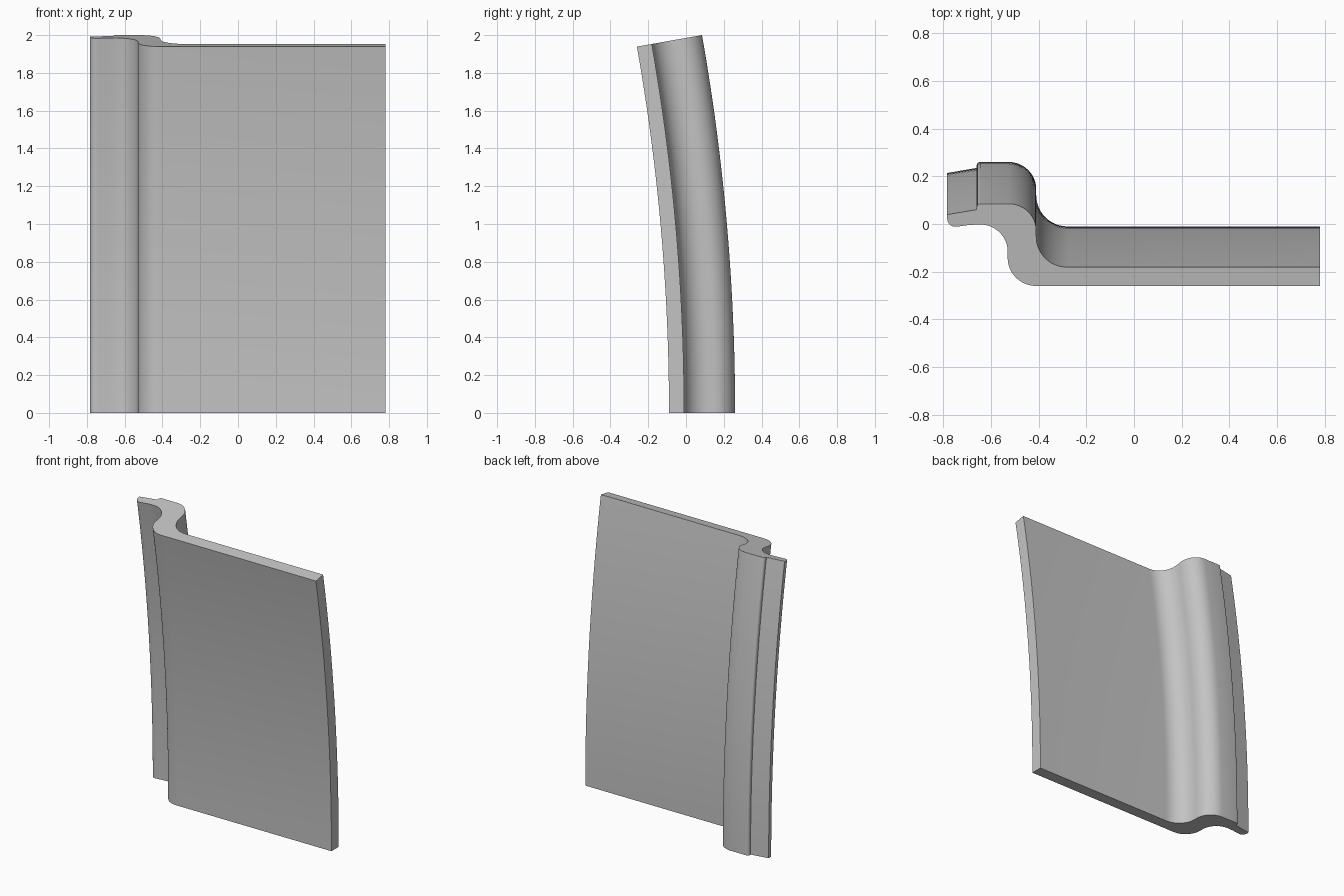
import bpy, bmesh
from math import sin, cos, radians, asin

cube = bpy.data.objects.get("Cube")
if cube:
    bpy.data.objects.remove(cube, do_unlink=True)

RADIUS = 11.5              # bend radius at the rearmost face
BACK = 0.26                # rearmost y at the base
ANGLE = asin(2 / RADIUS)   # bend that reaches full height
STEPS = 24


def arc(cx, cy, r, start, end, n=12):
    """Points on an arc, angles in degrees."""
    angles = [radians(start + (end - start) * i / n) for i in range(n + 1)]
    return [(cx + r * cos(a), cy + r * sin(a)) for a in angles]


# Cross-section: flat panel, S-shaped step, raised rib and thin edge flange
profile = [(0.78, -0.09), (0.78, -0.01)]
profile += arc(-0.28, 0.12, 0.13, 270, 180)          # panel back into rib
profile += arc(-0.525, 0.145, 0.115, 0, 90)          # rib outer shoulder
profile += arc(-0.645, 0.245, 0.015, 90, 180, 4)     # small rib edge rounding
profile += [(-0.66, 0.235), (-0.784, 0.214)]         # step down to flange
profile += arc(-0.749, 0.197, 0.035, 180, 280, 6)    # rounded flange tip
profile += [(-0.69, 0.17)]
profile += arc(-0.645, 0.057, 0.115, 90, 0)          # rib hollow
profile += arc(-0.41, 0.03, 0.12, 180, 270)          # hollow into panel front

# Sweep the section along a shallow backward-bulging arc
bm = bmesh.new()
rings = []
for step in range(STEPS + 1):
    t = ANGLE * step / STEPS
    rings.append([bm.verts.new((x, BACK - RADIUS + (RADIUS - BACK + y) * cos(t),
                                (RADIUS - BACK + y) * sin(t))) for x, y in profile])
count = len(profile)
for low, high in zip(rings, rings[1:]):
    for i in range(count):
        j = (i + 1) % count
        bm.faces.new((low[i], low[j], high[j], high[i]))
bm.faces.new(rings[0])
bm.faces.new(rings[-1])
bmesh.ops.recalc_face_normals(bm, faces=bm.faces)

mesh = bpy.data.meshes.new("curved_panel")
bm.to_mesh(mesh)
bm.free()
panel = bpy.data.objects.new("curved_panel", mesh)
bpy.context.collection.objects.link(panel)

# Plain grey finish
grey = bpy.data.materials.new("light_grey")
grey.use_nodes = True
colour = (0.55, 0.55, 0.55, 1)
grey.diffuse_color = colour
grey.node_tree.nodes["Principled BSDF"].inputs["Base Color"].default_value = colour
mesh.materials.append(grey)

bpy.ops.object.select_all(action="DESELECT")
panel.select_set(True)
bpy.context.view_layer.objects.active = panel
bpy.ops.object.shade_smooth_by_angle(angle=radians(30))
